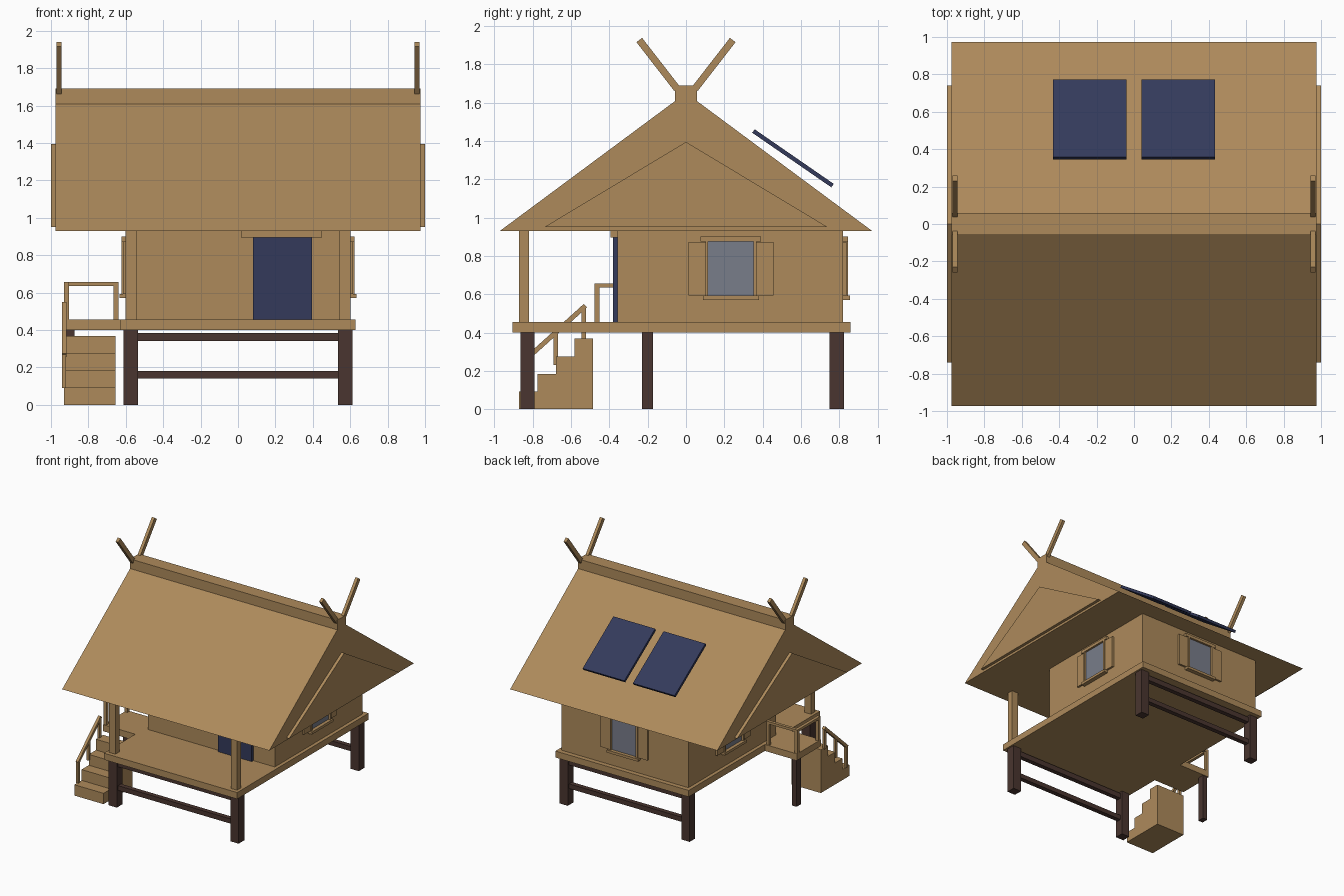
import bpy, bmesh, math
from mathutils import Vector

if "Cube" in bpy.data.objects:
    bpy.data.objects.remove(bpy.data.objects["Cube"])


def material(name, rgb):
    m = bpy.data.materials.new(name)
    m.diffuse_color = (*rgb, 1)
    m.use_nodes = True
    m.node_tree.nodes["Principled BSDF"].inputs["Base Color"].default_value = m.diffuse_color
    return m


WOOD = material("tan wood", (0.42, 0.255, 0.105))
DARK = material("dark brown timber", (0.068, 0.036, 0.029))
NAVY = material("navy", (0.034, 0.042, 0.105))
GLASS = material("grey glass", (0.19, 0.205, 0.255))


def prism(name, pts, x0, x1, mat):
    """Extrude a (y, z) outline from x0 to x1."""
    bm = bmesh.new()
    face = bm.faces.new([bm.verts.new((x0, y, z)) for y, z in pts])
    ext = bmesh.ops.extrude_face_region(bm, geom=[face])
    verts = [g for g in ext["geom"] if isinstance(g, bmesh.types.BMVert)]
    bmesh.ops.translate(bm, vec=(x1 - x0, 0, 0), verts=verts)
    bmesh.ops.recalc_face_normals(bm, faces=bm.faces)
    me = bpy.data.meshes.new(name)
    bm.to_mesh(me)
    bm.free()
    me.materials.append(mat)
    ob = bpy.data.objects.new(name, me)
    bpy.context.collection.objects.link(ob)
    return ob


def box(name, x, y, z, mat=WOOD):
    (x0, x1), (y0, y1), (z0, z1) = sorted(x), sorted(y), sorted(z)
    return prism(name, [(y0, z0), (y1, z0), (y1, z1), (y0, z1)], x0, x1, mat)


def bar(name, a, b, width, x0, x1, mat=WOOD):
    """Straight bar between two (y, z) points."""
    a, b = Vector(a), Vector(b)
    d = (b - a).normalized()
    n = Vector((-d.y, d.x)) * width / 2
    return prism(name, [a - n, b - n, b + n, a + n], x0, x1, mat)


# roof, ridge and gable plates
prism("roof", [(-0.972, 0.93), (0.972, 0.93), (0.055, 1.61), (-0.055, 1.61)],
      -0.975, 0.975, WOOD)
box("ridge_beam", (-0.975, 0.975), (-0.058, 0.058), (1.605, 1.69))
for s, side in ((-1, "left"), (1, "right")):
    prism(side + "_gable_plate", [(-0.74, 0.95), (0.74, 0.95), (0, 1.395)],
          *sorted((s * 0.97, s * 1.0)), WOOD)
    # crossed ridge horns
    for t, end in ((-1, "front"), (1, "back")):
        bar(f"{side}_{end}_horn", (t * 0.047, 1.673), (t * 0.244, 1.927),
            0.037, *sorted((s * 0.945, s * 0.971)))

# solar panels hovering over the back slope
for s, side in ((-1, "left"), (1, "right")):
    bar(side + "_solar_panel", (0.352, 1.452), (0.765, 1.167), 0.022,
        *sorted((s * 0.04, s * 0.433)), NAVY)

# deck, side landing, walls
box("deck", (-0.627, 0.627), (-0.907, 0.86), (0.4, 0.455))
box("landing", (-0.93, -0.627), (-0.485, -0.165), (0.4, 0.455))
box("walls", (-0.597, 0.597), (-0.358, 0.82), (0.455, 0.935))
box("door", (0.08, 0.395), (-0.38, -0.355), (0.455, 0.895), NAVY)
box("door_lintel", (0.015, 0.45), (-0.395, -0.355), (0.895, 0.93))

# stilts and veranda posts
for s, side in ((-1, "left"), (1, "right")):
    for y, end in (((-0.865, -0.79), "front"), ((0.75, 0.825), "back")):
        box(f"{side}_{end}_stilt", (s * 0.535, s * 0.612), y, (0, 0.4), DARK)
    box(side + "_veranda_post", (s * 0.543, s * 0.602), (-0.872, -0.82), (0.455, 0.935))
box("landing_stilt", (-0.92, -0.875), (-0.23, -0.172), (0, 0.4), DARK)

# cross rails between stilts
for y, end in ((-0.827, "front"), (0.787, "back")):
    for z, level in (((0.14, 0.18), "lower"), ((0.34, 0.385), "upper")):
        box(f"{end}_{level}_cross_rail", (-0.54, 0.54), (y - 0.02, y + 0.02), z, DARK)

# stairs as one stepped outline
steps = [(-0.485, 0), (-0.872, 0)]
for i in range(4):
    y = -0.872 + i * 0.097
    steps += [(y, 0.092 * (i + 1)), (y + 0.097, 0.092 * (i + 1))]
outline = steps[:-1] + [(-0.485, 0.368)]
prism("stairs", outline, -0.93, -0.655, WOOD)

# stair handrail
bar("stair_handrail", (-0.83, 0.265), (-0.525, 0.54), 0.025, -0.942, -0.918)
for i, (y, z0, z1) in enumerate(((-0.822, 0.09, 0.27), (-0.68, 0.23, 0.4), (-0.533, 0.36, 0.53))):
    box(f"stair_rail_post_{i + 1}", (-0.94, -0.92), (y - 0.012, y + 0.012), (z0, z1))

# landing railing
for i, (x, y) in enumerate(((-0.917, -0.465), (-0.917, -0.182), (-0.652, -0.182))):
    box(f"landing_rail_post_{i + 1}", (x - 0.013, x + 0.013), (y - 0.013, y + 0.013), (0.455, 0.64))
box("landing_side_rail", (-0.93, -0.904), (-0.478, -0.169), (0.635, 0.656))
box("landing_back_rail", (-0.904, -0.639), (-0.195, -0.169), (0.635, 0.656))


# windows: u runs along the wall, w points outwards
def window(side, place):
    def part(name, u, w, z, mat=WOOD):
        (xa, ya), (xb, yb) = place(u[0], -0.005), place(u[1], w)
        box(f"{side}_window_{name}", (xa, xb), (ya, yb), z, mat)
    part("glass", (-0.12, 0.12), 0.008, (0.588, 0.876), GLASS)
    part("head", (-0.157, 0.157), 0.025, (0.874, 0.9))
    part("sill", (-0.146, 0.146), 0.037, (0.57, 0.592))
    for s, end in ((-1, "first"), (1, "second")):
        part(end + "_jamb", (s * 0.118, s * 0.133), 0.025, (0.59, 0.876))
        part(end + "_shutter", (s * 0.133, s * 0.222), 0.017, (0.592, 0.872))


window("right", lambda u, w: (0.597 + w, 0.234 + u))
window("left", lambda u, w: (-0.597 - w, 0.234 + u))
window("back", lambda u, w: (u, 0.82 + w))
